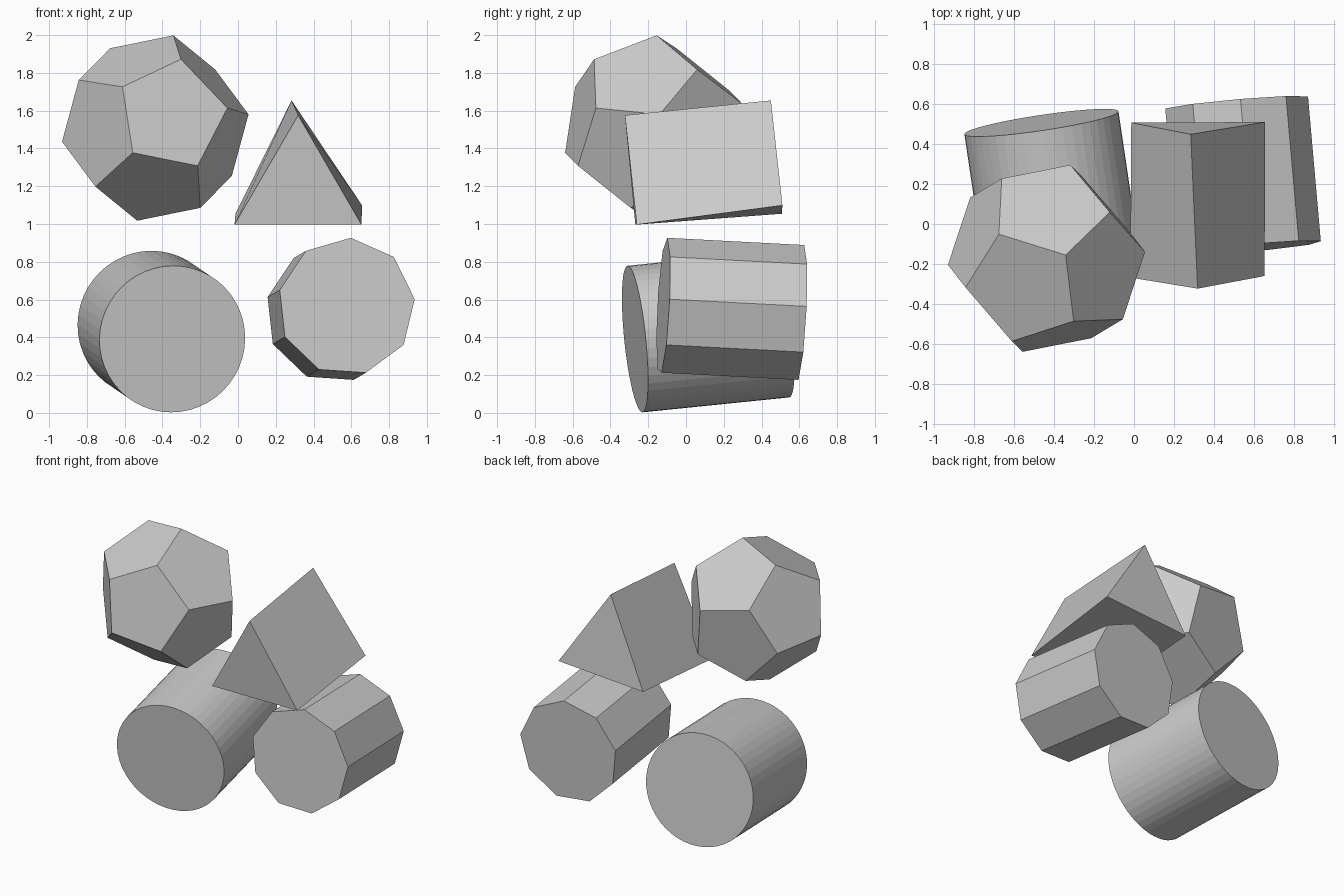
import bpy, bmesh
from math import sin, cos, tau, radians, sqrt
from mathutils import Vector, Matrix

if "Cube" in bpy.data.objects:
    bpy.data.objects.remove(bpy.data.objects["Cube"])


def finish(name, bm):
    bmesh.ops.recalc_face_normals(bm, faces=bm.faces[:])
    mesh = bpy.data.meshes.new(name)
    bm.to_mesh(mesh)
    bm.free()
    obj = bpy.data.objects.new(name, mesh)
    bpy.context.collection.objects.link(obj)
    return obj


def frame(axis, toward):
    """Orthonormal basis: axis, direction toward a corner, and their cross."""
    n = Vector(axis).normalized()
    t = Vector(toward)
    u = (t - n * t.dot(n)).normalized()
    return n, u, n.cross(u)


def prism(name, sides, radius, start, end, toward, twist=0):
    """Regular prism between two cap centres, far cap optionally twisted."""
    a, b = Vector(start), Vector(end)
    n, u, w = frame(b - a, toward)
    bm = bmesh.new()
    rings = []
    for centre, turn in ((a, 0), (b, radians(twist))):
        angles = [tau * i / sides + turn for i in range(sides)]
        rings.append([bm.verts.new(centre + radius * (u * cos(t) + w * sin(t)))
                      for t in angles])
    for ring in rings:
        bm.faces.new(ring)
    for i in range(sides):
        j = (i + 1) % sides
        bm.faces.new((rings[0][i], rings[0][j], rings[1][j], rings[1][i]))
    return finish(name, bm)


def dodecahedron(name, radius, centre, face_normal, corner):
    """Regular dodecahedron aimed by one face normal and a corner of that face."""
    phi = (1 + sqrt(5)) / 2
    pts = [(x, y, z) for x in (-1, 1) for y in (-1, 1) for z in (-1, 1)]
    for s in (-1, 1):
        for t in (-1, 1):
            p = (0, s / phi, t * phi)
            pts += [p, (p[2], p[0], p[1]), (p[1], p[2], p[0])]
    source = Matrix(frame((1, 0, phi), (phi, 0, 1 / phi)))
    target = Matrix(frame(face_normal, corner)).transposed()
    turn = target @ source
    bm = bmesh.new()
    for p in pts:
        bm.verts.new(Vector(centre) + turn @ Vector(p) * (radius / sqrt(3)))
    bmesh.ops.convex_hull(bm, input=bm.verts[:])
    bmesh.ops.dissolve_limit(bm, angle_limit=radians(5),
                             verts=bm.verts[:], edges=bm.edges[:])
    return finish(name, bm)


# Round drum, lower left
prism("round_drum", 48, 0.39, (-0.348, -0.27, 0.391), (-0.4635, 0.507, 0.47), (0, 0, 1))

# Nine-sided drum, lower right
prism("nine_sided_drum", 9, 0.365, (0.574, -0.12, 0.563), (0.51, 0.605, 0.525),
      (0.023, 0.022, 0.365))

# Slightly twisted triangular wedge, upper right
prism("twisted_wedge", 3, 0.388, (0.318, -0.284, 1.19), (0.309, 0.489, 1.269),
      (0, 0, 1), twist=-3.8)

# Twelve-faced ball, upper left
dodecahedron("twelve_faced_ball", 0.5, (-0.438, -0.172, 1.508),
             (0.226, -0.957, 0.18), (0.136, -0.317, 0.362))
